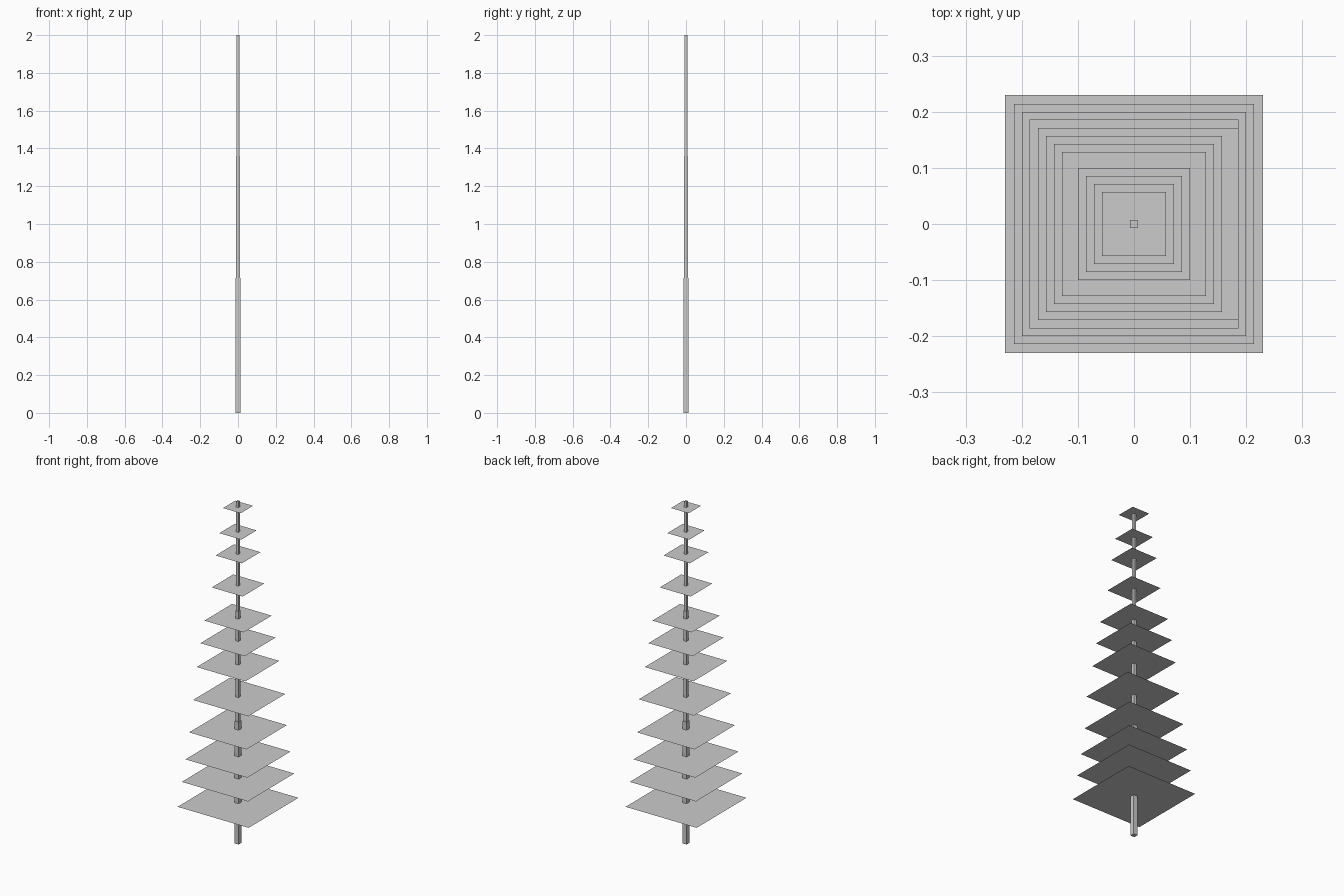
import bpy

if "Cube" in bpy.data.objects:
    bpy.data.objects.remove(bpy.data.objects["Cube"])

def mesh_object(name, verts, faces):
    me = bpy.data.meshes.new(name)
    me.from_pydata(verts, [], faces)
    me.update()
    ob = bpy.data.objects.new(name, me)
    bpy.context.collection.objects.link(ob)
    return ob

def trunk_section(name, half, z0, z1):
    bpy.ops.mesh.primitive_cube_add(size=1, location=(0, 0, (z0 + z1) / 2))
    ob = bpy.context.object
    ob.name = name
    ob.scale = (half * 2, half * 2, z1 - z0)

def branch_layer(name, x0, x1, half_y, z):
    mesh_object(name, [(x0, -half_y, z), (x1, -half_y, z),
                       (x1, half_y, z), (x0, half_y, z)], [(0, 1, 2, 3)])

# Stepped square trunk
trunk_section("trunk_lower", 0.0133, 0, 0.715)
trunk_section("trunk_middle", 0.01, 0.715, 1.36)
trunk_section("trunk_upper", 0.007, 1.36, 2.0)

# Flat branch layers: half size, height
layers = [(0.23, 0.238), (0.214, 0.382), (0.2, 0.512), (0.186, 0.668),
          (0.171, 0.856), (0.157, 1.047), (0.143, 1.185), (0.128, 1.315),
          (0.1, 1.506), (0.0855, 1.691), (0.071, 1.82), (0.057, 1.965)]
for i, (half, z) in enumerate(layers):
    right = 0.186 if i == 4 else half  # the fifth layer reaches further right
    branch_layer(f"branch_layer_{i + 1}", -half, right, half, z)
